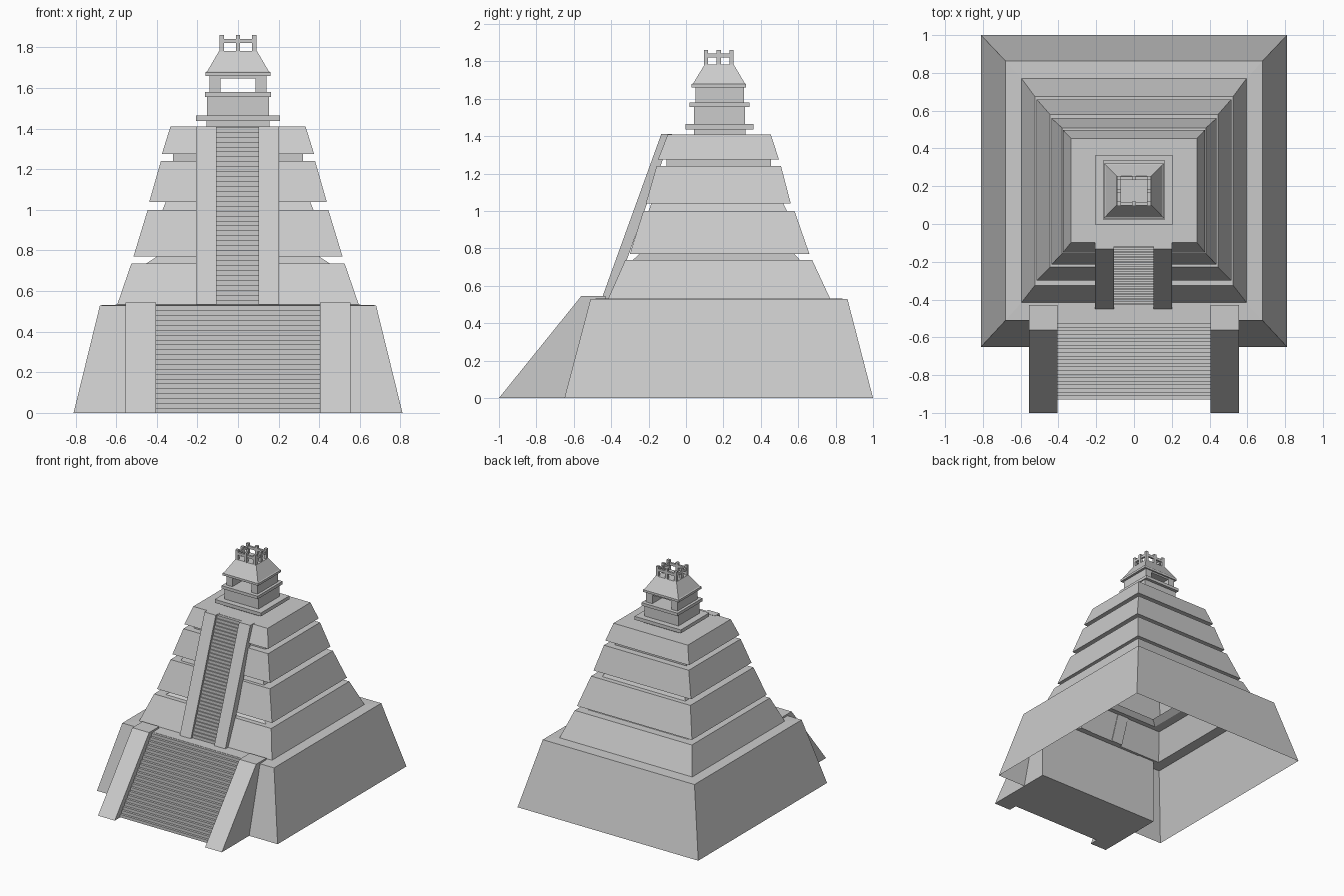
import bpy, bmesh

if "Cube" in bpy.data.objects:
    bpy.data.objects.remove(bpy.data.objects["Cube"])

CY = 0.18  # centre line of the upper tiers and the temple


def make(name, verts, faces):
    mesh = bpy.data.meshes.new(name)
    mesh.from_pydata(verts, [], faces)
    bm = bmesh.new()
    bm.from_mesh(mesh)
    bmesh.ops.recalc_face_normals(bm, faces=bm.faces)
    bm.to_mesh(mesh)
    bm.free()
    ob = bpy.data.objects.new(name, mesh)
    bpy.context.collection.objects.link(ob)
    return ob


def shell(name, rings, bottom=False):
    """Stack of rectangles (half width x, y front, y back, z), closed on top."""
    verts, faces = [], []
    for hx, y0, y1, z in rings:
        verts += [(-hx, y0, z), (hx, y0, z), (hx, y1, z), (-hx, y1, z)]
    for i in range(0, len(verts) - 4, 4):
        for j in range(4):
            k = (j + 1) % 4
            faces.append((i + j, i + k, i + k + 4, i + j + 4))
    n = len(verts)
    faces.append((n - 4, n - 3, n - 2, n - 1))
    if bottom:
        faces.append((3, 2, 1, 0))
    return make(name, verts, faces)


def prism(name, profile, x0, x1):
    """Side profile (y, z) extruded along x."""
    n = len(profile)
    verts = [(x, y, z) for x in (x0, x1) for y, z in profile]
    faces = [tuple(range(n)), tuple(range(2 * n - 1, n - 1, -1))]
    faces += [(i, (i + 1) % n, (i + 1) % n + n, i + n) for i in range(n)]
    return make(name, verts, faces)


def box(name, x0, x1, y0, y1, z0, z1):
    return prism(name, [(y0, z0), (y1, z0), (y1, z1), (y0, z1)], x0, x1)


def steps(y0, z0, y1, z1, n):
    """Sawtooth line of n steps."""
    pts = [(y0, z0)]
    for i in range(n):
        z = z0 + (z1 - z0) * (i + 1) / n
        pts += [(y0 + (y1 - y0) * i / n, z), (y0 + (y1 - y0) * (i + 1) / n, z)]
    return pts


# Stepped pyramid: one hollow shell, open underneath, with recessed bands
shell("pyramid_tiers", [
    (0.81, -0.65, 1.00, 0.0), (0.68, -0.51, 0.863, 0.53),
    (0.595, -0.415, 0.77, 0.533), (0.525, -0.325, 0.675, 0.737),
    (0.45, -0.285, 0.61, 0.737), (0.40, -0.25, 0.58, 0.77),
    (0.515, -0.30, 0.66, 0.77), (0.445, -0.228, 0.58, 1.00),
    (0.372, -0.20, 0.54, 1.00), (0.355, -0.185, 0.52, 1.04),
    (0.437, -0.215, 0.56, 1.04), (0.38, -0.157, 0.508, 1.24),
    (0.32, -0.105, 0.455, 1.24), (0.32, -0.105, 0.455, 1.275),
    (0.375, -0.15, 0.497, 1.275), (0.333, -0.097, 0.453, 1.41)])

# Wide lower stair with side ramps
prism("lower_stair", steps(-0.93, 0.0, -0.51, 0.528, 22) + [(-0.43, 0.528), (-0.43, 0)],
      -0.405, 0.405)
ramp = [(-1.0, 0), (-0.56, 0.545), (-0.43, 0.545), (-0.43, 0)]
for side, x in (("left", -0.48), ("right", 0.48)):
    prism("lower_ramp_" + side, ramp, x - 0.075, x + 0.075)

# Steep narrow upper stair with side ramps
prism("upper_stair", steps(-0.43, 0.533, -0.11, 1.408, 36) + [(-0.08, 1.408), (-0.395, 0.533)],
      -0.107, 0.102)
ramp = [(-0.45, 0.533), (-0.132, 1.412), (-0.075, 1.412), (-0.39, 0.533)]
for side, x in (("left", -0.157), ("right", 0.152)):
    prism("upper_ramp_" + side, ramp, x - 0.05, x + 0.05)


# Temple base with slabs
def block(name, hx, hy, z0, z1):
    return box(name, -hx, hx, CY - hy, CY + hy, z0, z1)


block("temple_foot", 0.155, 0.137, 1.405, 1.437)
block("temple_plinth", 0.207, 0.182, 1.437, 1.465)
block("temple_body", 0.153, 0.136, 1.465, 1.556)
block("temple_cornice", 0.162, 0.16, 1.556, 1.58)

# Temple room, open at front and back
for side, s in (("left", -1), ("right", 1)):
    a, b = sorted((s * 0.085, s * 0.14))
    box("room_wall_" + side, a, b, CY - 0.13, CY + 0.13, 1.58, 1.662)
block("room_lintel", 0.085, 0.128, 1.647, 1.662)

# Roof with thin eave and sloping sides
shell("roof", [
    (0.16, CY - 0.15, CY + 0.14, 1.66), (0.16, CY - 0.15, CY + 0.14, 1.678),
    (0.152, CY - 0.142, CY + 0.135, 1.682), (0.093, CY - 0.08, CY + 0.075, 1.783)],
    bottom=True)

# Roof crest: posts around the edge joined by a rail
P = 0.011
for i in (-1, 0, 1):
    for j in (-1, 0, 1):
        if i or j:
            x, y = i * 0.08, 0.175 + j * 0.068
            box("crest_post", x - P, x + P, y - P, y + P, 1.78, 1.862)
for s in (-1, 1):
    y = 0.175 + s * 0.068
    box("crest_rail", -0.08, 0.08, y - 0.008, y + 0.008, 1.822, 1.843)
    x = s * 0.08
    box("crest_rail", x - 0.008, x + 0.008, 0.107, 0.243, 1.822, 1.843)
